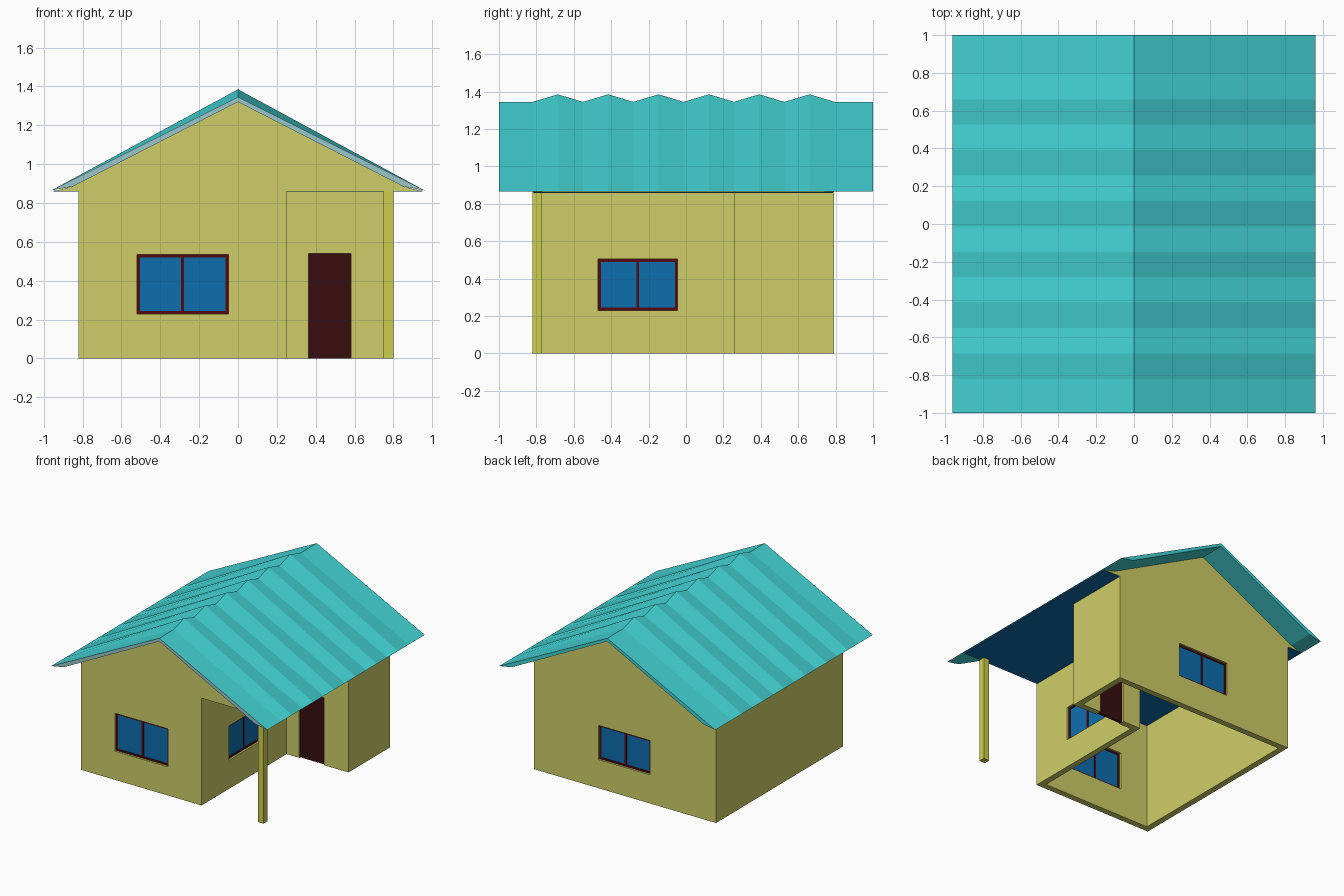
import bpy, bmesh

if "Cube" in bpy.data.objects:
    bpy.data.objects.remove(bpy.data.objects["Cube"])

def mat(name, r, g, b):
    m = bpy.data.materials.new(name)
    lin = lambda c: ((c / 255 + 0.055) / 1.055) ** 2.4 if c > 10 else c / 255 / 12.92
    m.diffuse_color = (lin(r), lin(g), lin(b), 1)
    m.use_nodes = True
    m.node_tree.nodes["Principled BSDF"].inputs["Base Color"].default_value = m.diffuse_color
    return m

WALL = mat("wall yellow", 206, 206, 105)
POST = mat("post yellow", 206, 206, 78)
ROOF = mat("roof teal", 68, 212, 214)
TRIM = mat("pale front trim", 152, 198, 204)
BLUE = mat("blue", 13, 110, 175)
FRAME = mat("frame dark red", 82, 10, 14)
DOOR = mat("door brown", 56, 13, 15)

def finish(name, bm, *mats):
    bmesh.ops.recalc_face_normals(bm, faces=bm.faces)
    me = bpy.data.meshes.new(name)
    bm.to_mesh(me)
    bm.free()
    for m in mats:
        me.materials.append(m)
    ob = bpy.data.objects.new(name, me)
    bpy.context.collection.objects.link(ob)
    return ob

def add_box(bm, lo, hi):
    vs = bmesh.ops.create_cube(bm, size=1)["verts"]
    for v in vs:
        v.co = [(a + b) / 2 + c * (b - a) for a, b, c in zip(lo, hi, v.co)]

def box(name, lo, hi, m):
    bm = bmesh.new()
    add_box(bm, lo, hi)
    return finish(name, bm, m)

T, H = 0.05, 0.865                    # wall thickness and height
X0, X1, Y0, Y1 = -0.82, 0.80, -0.82, 0.79
PX, PY = 0.25, 0.26                   # inner corner of the porch

# L-shaped hollow walls, open at the bottom
outer = [(X0, Y0), (PX, Y0), (PX, PY), (X1, PY), (X1, Y1), (X0, Y1)]
inner = [(X0 + T, Y0 + T), (PX - T, Y0 + T), (PX - T, PY + T),
         (X1 - T, PY + T), (X1 - T, Y1 - T), (X0 + T, Y1 - T)]
bm = bmesh.new()
rings = [[bm.verts.new((x, y, z)) for x, y in loop]
         for loop, z in ((outer, 0), (outer, H), (inner, H), (inner, 0))]
for k in range(4):
    a, b = rings[k], rings[(k + 1) % 4]
    for i in range(6):
        j = (i + 1) % 6
        bm.faces.new((a[i], a[j], b[j], b[i]))
walls = finish("walls", bm, WALL)

# Openings: axis along the wall, span, heights, outer wall position, outward sign
windows = {
    "front_window": (0, -0.52, -0.05, 0.23, 0.535, Y0, -1),
    "back_window": (0, -0.235, 0.225, 0.23, 0.505, Y1, 1),
    "porch_window": (1, -0.47, -0.045, 0.23, 0.505, PX, 1),
}

def span_box(axis, a, b, z0, z1, w0, w1):
    w0, w1 = sorted((w0, w1))
    return ((a, w0, z0), (b, w1, z1)) if axis == 0 else ((w0, a, z0), (w1, b, z1))

cut = bmesh.new()
for axis, a, b, z0, z1, w, s in windows.values():
    add_box(cut, *span_box(axis, a, b, z0, z1, w + s * 0.05, w - s * 0.1))
add_box(cut, (0.362, PY - 0.05, -0.1), (0.582, PY + 0.1, 0.54))
cutter = finish("opening_cutter", cut)
cutter.hide_render = True
mod = walls.modifiers.new("openings", "BOOLEAN")
mod.operation, mod.solver, mod.object = "DIFFERENCE", "EXACT", cutter
bpy.context.view_layer.objects.active = walls
bpy.ops.object.modifier_apply(modifier=mod.name)
bpy.data.objects.remove(cutter)

# Window frames and glass, slightly recessed
F = 0.015
for name, (axis, a, b, z0, z1, w, s) in windows.items():
    front, back = w - s * 0.015, w - s * 0.035
    mid = (a + b) / 2
    bm = bmesh.new()
    for p, q, u, v in ((a, a + F, z0, z1), (b - F, b, z0, z1),
                       (mid - F / 2, mid + F / 2, z0 + F, z1 - F),
                       (a + F, b - F, z0, z0 + F), (a + F, b - F, z1 - F, z1)):
        add_box(bm, *span_box(axis, p, q, u, v, front, back))
    finish(name + "_frame", bm, FRAME)
    box(name + "_glass", *span_box(axis, a + F, b - F, z0 + F, z1 - F,
                                   w - s * 0.02, w - s * 0.03), BLUE)

# Door, porch post and flat ceiling
box("door", (0.362, PY + 0.012, 0), (0.582, PY + 0.035, 0.54), DOOR)
box("porch_post", (X1 - T, Y0, 0), (X1, Y0 + T, H), POST)
box("ceiling", (-0.95, Y0 + 0.004, 0.859), (0.95, Y1 - 0.004, 0.864), BLUE)

# Gable walls filling the ends under the roof
E, KX, KZ, APEX = 0.96, 0.85, 0.885, 1.32
for name, y in (("front_gable", Y0), ("back_gable", Y1 - T)):
    bm = bmesh.new()
    pts = [(-0.945, 0.862), (0.945, 0.862), (KX, KZ), (0, APEX), (-KX, KZ)]
    f = bm.faces.new([bm.verts.new((x, y, z)) for x, z in pts])
    ext = bmesh.ops.extrude_face_region(bm, geom=[f])["geom"]
    for v in ext:
        if isinstance(v, bmesh.types.BMVert):
            v.co.y += T
    finish(name, bm, WALL)

# Pleated roof: the ridge zigzags, the pleats run out to straight eaves
step = (0.795 + 0.82) / 12
ys = [-1] + [-0.82 + step * i for i in range(13)] + [1]
bm = bmesh.new()
prof = []
for i, y in enumerate(ys):
    ridge = 1.385 if 0 < i < 14 and i % 2 == 0 else 1.345
    pts = [(-E, H), (0, ridge), (E, H), (KX, KZ), (0, APEX), (-KX, KZ)]
    prof.append([bm.verts.new((x, y, z)) for x, z in pts])
for a, b in zip(prof, prof[1:]):
    for i in range(6):
        j = (i + 1) % 6
        bm.faces.new((a[i], a[j], b[j], b[i]))
for p, m in ((prof[0], 1), (prof[-1], 0)):
    for ids in ((0, 1, 4, 5), (1, 2, 3, 4)):
        bm.faces.new([p[i] for i in ids]).material_index = m
finish("roof", bm, ROOF, TRIM)
